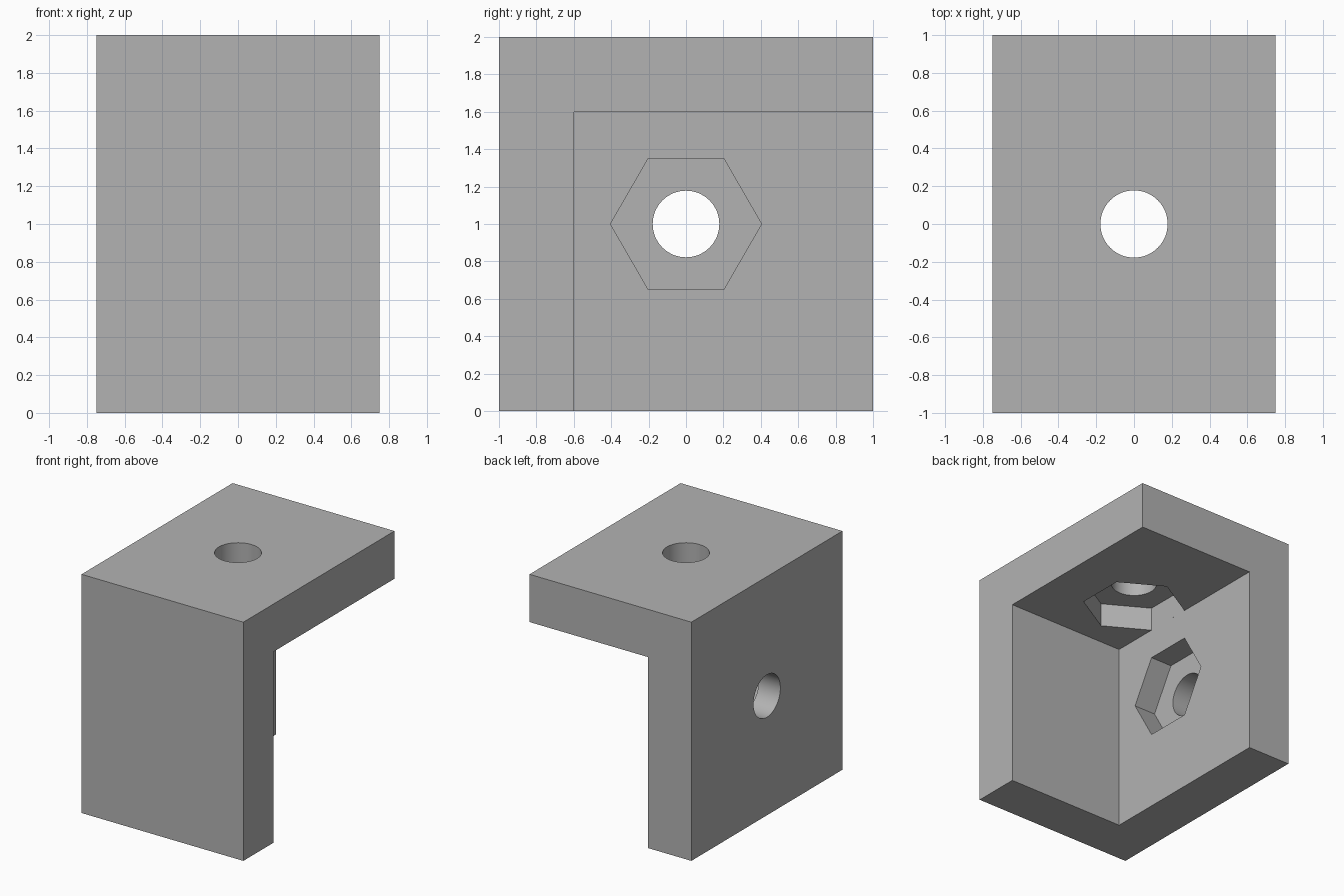
import bpy
import math

cube = bpy.data.objects.get("Cube")
if cube:
    bpy.data.objects.remove(cube, do_unlink=True)

# Material
GREY = (0.45, 0.45, 0.45, 1.0)
grey = bpy.data.materials.new("plain grey")
grey.use_nodes = True
grey.diffuse_color = GREY
grey.node_tree.nodes["Principled BSDF"].inputs["Base Color"].default_value = GREY

# Main dimensions
WIDTH, SIZE, WALL = 1.5, 2.0, 0.4
HOLE_RADIUS, NUT_RADIUS, NUT_DEPTH = 0.178, 0.404, 0.2
OVER = 0.3  # how far cutters reach past a surface


def box(name, low, high):
    """Axis-aligned box between two corners."""
    centre = [(a + b) / 2 for a, b in zip(low, high)]
    bpy.ops.mesh.primitive_cube_add(size=1, location=centre)
    obj = bpy.context.object
    obj.name = name
    obj.scale = [b - a for a, b in zip(low, high)]
    bpy.ops.object.transform_apply(location=True, rotation=True, scale=True)
    return obj


def prism(name, sides, radius, depth, centre, rotation):
    """Upright prism, turned to the given rotation."""
    bpy.ops.mesh.primitive_cylinder_add(
        vertices=sides, radius=radius, depth=depth, location=centre, rotation=rotation)
    obj = bpy.context.object
    obj.name = name
    bpy.ops.object.transform_apply(location=True, rotation=True, scale=True)
    return obj


def cut(target, cutter):
    """Subtract the cutter from the target and discard it."""
    mod = target.modifiers.new("cut", 'BOOLEAN')
    mod.operation = 'DIFFERENCE'
    mod.solver = 'EXACT'
    mod.object = cutter
    bpy.context.view_layer.objects.active = target
    bpy.ops.object.modifier_apply(modifier=mod.name)
    bpy.data.objects.remove(cutter, do_unlink=True)


# Three-walled corner: a solid block with the open corner removed
half = WIDTH / 2
bracket = box("corner_bracket", (-half, -1, 0), (half, 1, SIZE))
inner_x, inner_z = -half + WALL, SIZE - WALL
cut(bracket, box("open_corner", (inner_x, -1 + WALL, -OVER),
                 (half + OVER, 1 + OVER, inner_z)))

# Bolt hole and hexagonal nut pocket in the top wall and in the side wall
nut_length = NUT_DEPTH + OVER
nut_offset = (NUT_DEPTH - OVER) / 2
quarter = math.pi / 2
walls = [
    ("top", (0, 0, SIZE - WALL / 2), (0, 0, inner_z + nut_offset), (0, 0, 0)),
    ("side", (-half + WALL / 2, 0, 1), (inner_x - nut_offset, 0, 1), (0, quarter, 0)),
]
for wall, hole_at, nut_at, turn in walls:
    cut(bracket, prism(wall + "_nut_pocket", 6, NUT_RADIUS, nut_length, nut_at, turn))
    cut(bracket, prism(wall + "_bolt_hole", 64, HOLE_RADIUS, WALL + OVER, hole_at, turn))

# Finish
bracket.data.materials.clear()
bracket.data.materials.append(grey)
bpy.ops.object.select_all(action='DESELECT')
bracket.select_set(True)
bpy.context.view_layer.objects.active = bracket
bpy.ops.object.shade_smooth_by_angle(angle=math.radians(30))
